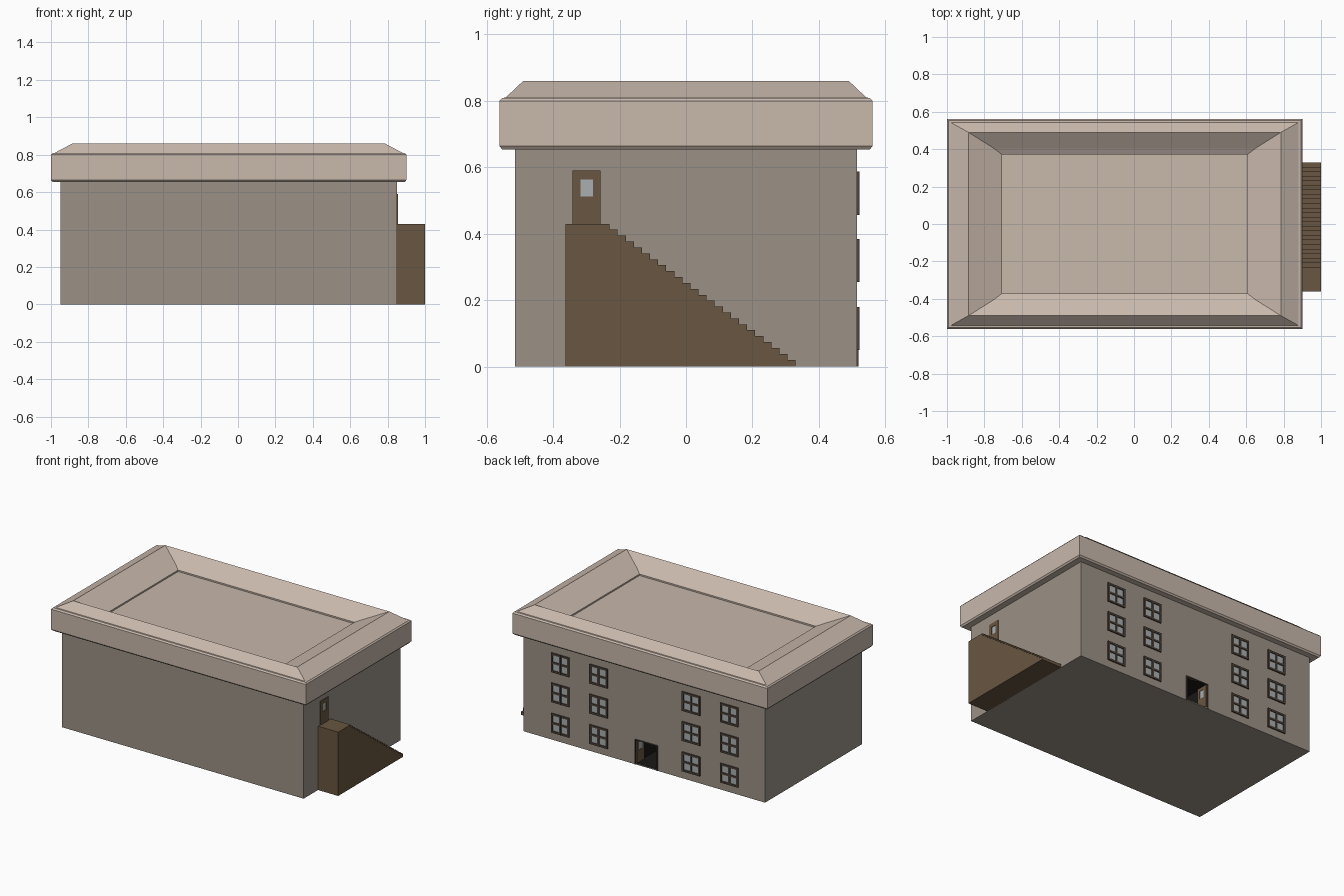
import bpy, bmesh

if "Cube" in bpy.data.objects:
    bpy.data.objects.remove(bpy.data.objects["Cube"])

CX = -0.05            # centre line of the building
BACK = 0.515          # back wall plane


def material(name, rgb):
    m = bpy.data.materials.new(name)
    m.diffuse_color = (*rgb, 1)
    m.use_nodes = True
    m.node_tree.nodes["Principled BSDF"].inputs["Base Color"].default_value = m.diffuse_color
    return m


WALL = material("wall_stone", (0.33, 0.285, 0.24))
ROOF = material("roof_stone", (0.58, 0.48, 0.41))
WOOD = material("brown_wood", (0.14, 0.092, 0.052))
FRAME = material("dark_frame", (0.075, 0.055, 0.04))
GLASS = material("glass", (0.40, 0.43, 0.44))
DARK = material("dark_interior", (0.01, 0.009, 0.008))


def finish(name, bm, mat):
    bmesh.ops.recalc_face_normals(bm, faces=bm.faces)
    me = bpy.data.meshes.new(name)
    bm.to_mesh(me)
    bm.free()
    me.materials.append(mat)
    ob = bpy.data.objects.new(name, me)
    bpy.context.collection.objects.link(ob)
    return ob


def boxes(name, spans, mat):
    """One object made of boxes given as (x0, x1, y0, y1, z0, z1)."""
    bm = bmesh.new()
    for x0, x1, y0, y1, z0, z1 in spans:
        vs = bmesh.ops.create_cube(bm, size=1)["verts"]
        for v in vs:
            v.co.x = x1 if v.co.x > 0 else x0
            v.co.y = y1 if v.co.y > 0 else y0
            v.co.z = z1 if v.co.z > 0 else z0
    return finish(name, bm, mat)


# Main body with a recessed doorway in the back wall
DX0, DX1, DH = -0.145, 0.015, 0.165
body = boxes("body", [(-0.95, 0.85, -BACK, BACK, 0, 0.66)], WALL)
cutter = boxes("doorway_cutter", [(DX0, DX1, 0.25, 0.6, 0.008, DH)], DARK)
cutter.hide_render = True
cutter.hide_viewport = True
cut = body.modifiers.new("doorway", 'BOOLEAN')
cut.operation = 'DIFFERENCE'
cut.solver = 'EXACT'
cut.material_mode = 'TRANSFER'
cut.object = cutter

# Roof: rectangular rings lofted from soffit to ridge and down to the sunken floor
rings = [(0.942, 0.553, 0.654), (0.95, 0.562, 0.664), (0.95, 0.562, 0.800),
         (0.942, 0.553, 0.809), (0.930, 0.543, 0.810), (0.835, 0.490, 0.860),
         (0.700, 0.405, 0.803), (0.657, 0.372, 0.785), (0.657, 0.372, 0.775)]
bm = bmesh.new()
loops = [[bm.verts.new((CX + sx * hx, sy * hy, z))
          for sx, sy in ((-1, -1), (1, -1), (1, 1), (-1, 1))] for hx, hy, z in rings]
for a, b in zip(loops, loops[1:]):
    for i in range(4):
        j = (i + 1) % 4
        bm.faces.new((a[i], a[j], b[j], b[i]))
bm.faces.new(loops[0])
bm.faces.new(loops[-1])
finish("roof", bm, ROOF)

# Outside stair: stepped side profile extruded along x
STEPS = 23
y, z = -0.23, 0.43
dy, dz = (0.33 - y) / STEPS, (z - 0.003) / (STEPS + 1)
profile = [(0.33, 0), (-0.362, 0), (-0.362, z), (y, z)]
for i in range(STEPS):
    z -= dz
    profile.append((y, z))
    y += dy
    profile.append((y, z))
bm = bmesh.new()
face = bm.faces.new([bm.verts.new((0.84, py, pz)) for py, pz in profile])
ext = bmesh.ops.extrude_face_region(bm, geom=[face])["geom"]
bmesh.ops.translate(bm, vec=(0.16, 0, 0),
                    verts=[g for g in ext if isinstance(g, bmesh.types.BMVert)])
finish("outside_stair", bm, WOOD)

# Side door at the stair landing, with a small pane
Y0, Y1, Z0, Z1 = -0.341, -0.258, 0.428, 0.59
PY0, PY1, PZ0, PZ1 = -0.318, -0.28, 0.512, 0.564
XA, XB = 0.845, 0.855
boxes("side_door", [(XA, XB, Y0, PY0, Z0, Z1), (XA, XB, PY1, Y1, Z0, Z1),
                    (XA, XB, PY0, PY1, Z0, PZ0), (XA, XB, PY0, PY1, PZ1, Z1)], WOOD)
boxes("side_door_pane", [(XA, 0.852, PY0, PY1, PZ0, PZ1)], GLASS)

# Back windows: four columns by three floors, each with a 2 x 2 pane frame
HW, HH, BAR = 0.067, 0.065, 0.013
for col, dx in enumerate((-0.63, -0.345, 0.345, 0.63)):
    for row, wz in enumerate((0.115, 0.32, 0.522)):
        wx = CX - 0.006 + dx
        ya, yb = BACK - 0.01, BACK + 0.008
        bars = []
        for k in (-1, 0, 1):
            bx = wx + k * (HW - BAR / 2)
            bars.append((bx - BAR / 2, bx + BAR / 2, ya, yb, wz - HH, wz + HH))
            bz = wz + k * (HH - BAR / 2)
            bars.append((wx - HW, wx + HW, ya, yb - 0.0005, bz - BAR / 2, bz + BAR / 2))
        boxes(f"window_frame_{col}_{row}", bars, FRAME)
        boxes(f"window_glass_{col}_{row}",
              [(wx - HW + 0.004, wx + HW - 0.004, ya, BACK + 0.002,
                wz - HH + 0.004, wz + HH - 0.004)], GLASS)

# Back doorway: thin frame and two leaves standing open inwards
T = 0.006
boxes("doorway_frame", [(DX0 - T, DX0, 0.50, 0.519, 0, DH + T),
                        (DX1, DX1 + T, 0.50, 0.519, 0, DH + T),
                        (DX0, DX1, 0.50, 0.519, DH, DH + T)], FRAME)
for side, x0 in (("left", DX1 - 0.009), ("right", DX0 + 0.001)):
    x1 = x0 + 0.008
    ya, yb, pa, pb, pz, pt = 0.432, 0.512, 0.453, 0.491, 0.09, 0.143
    boxes(f"door_leaf_{side}", [(x0, x1, ya, pa, 0.008, DH), (x0, x1, pb, yb, 0.008, DH),
                                (x0, x1, pa, pb, 0.008, pz), (x0, x1, pa, pb, pt, DH)], WOOD)
    boxes(f"door_pane_{side}", [(x0 + 0.002, x1 - 0.002, pa, pb, pz, pt)], GLASS)
